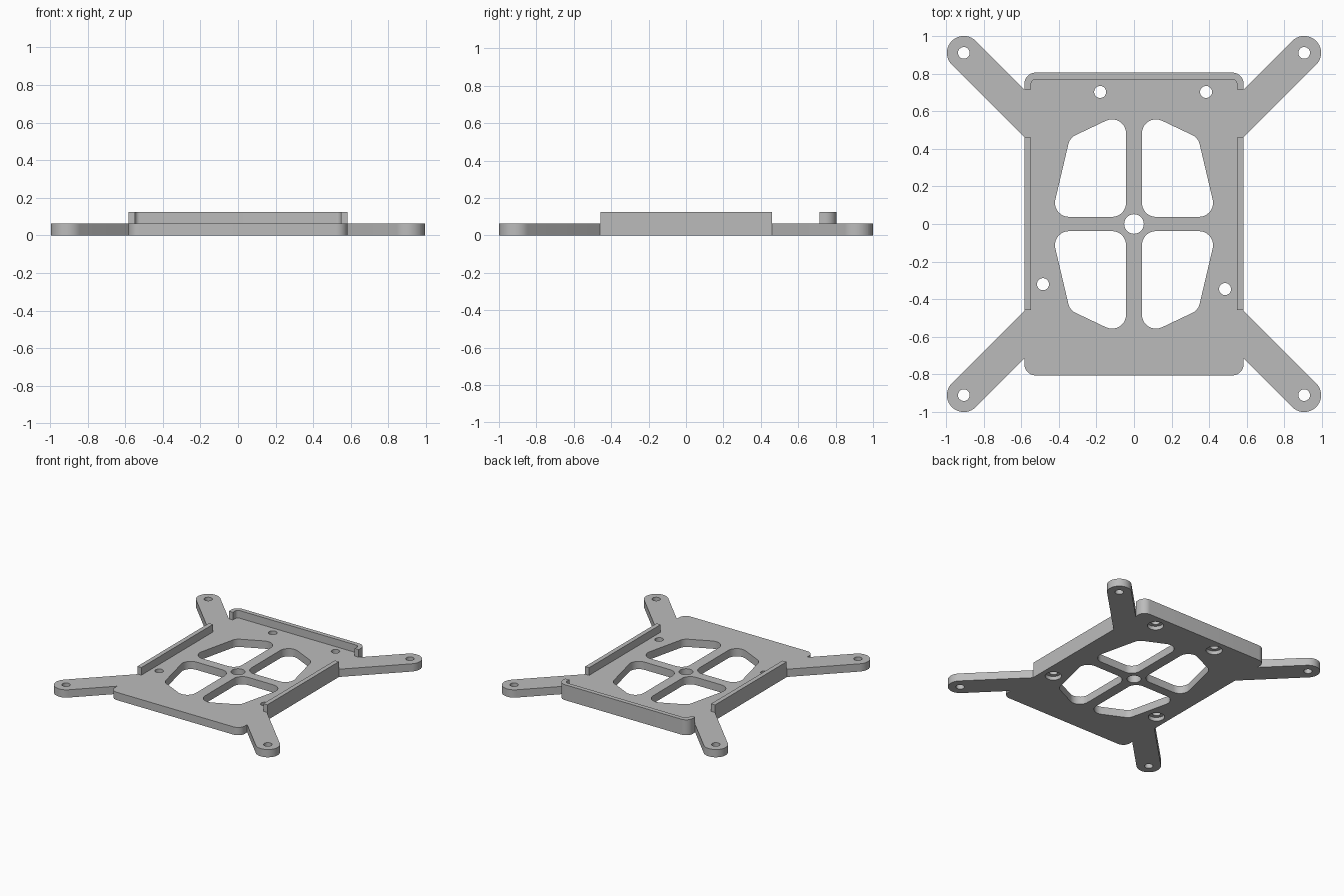
import bpy
import bmesh
import math
from mathutils import Vector

if "Cube" in bpy.data.objects:
    bpy.data.objects.remove(bpy.data.objects["Cube"], do_unlink=True)

PLATE = 0.063      # plate thickness
TOP = 0.125        # top of the rims
W, D = 0.583, 0.805  # half width and half depth of the plate
RIM = 0.036        # rim thickness
ARM = (0.905, 0.91)  # arm end centre

grey = bpy.data.materials.new("grey plastic")
grey.use_nodes = True
COLOUR = (0.5, 0.5, 0.5, 1)
grey.diffuse_color = COLOUR
grey.node_tree.nodes["Principled BSDF"].inputs["Base Color"].default_value = COLOUR


def rounded(corners, steps=10):
    """Polygon points from (x, y, radius) corners, each filleted."""
    out = []
    for i, (x, y, r) in enumerate(corners):
        p = Vector((x, y))
        if r == 0:
            out.append(p)
            continue
        a = (Vector(corners[i - 1][:2]) - p).normalized()
        b = (Vector(corners[(i + 1) % len(corners)][:2]) - p).normalized()
        half = a.angle(b) / 2
        centre = p + (a + b).normalized() * (r / math.sin(half))
        start = p + a * (r / math.tan(half)) - centre
        end = p + b * (r / math.tan(half)) - centre
        sweep = start.angle_signed(end)
        for k in range(steps + 1):
            t = -sweep * k / steps
            c, s = math.cos(t), math.sin(t)
            out.append(centre + Vector((start.x * c - start.y * s, start.x * s + start.y * c)))
    return out


def circle(x, y, r, n=32):
    return [Vector((x + r * math.cos(math.tau * i / n), y + r * math.sin(math.tau * i / n)))
            for i in range(n)]


def mirrored(corners, sx, sy):
    pts = [(x * sx, y * sy, r) for x, y, r in corners]
    return pts if sx * sy > 0 else pts[::-1]


def prism(name, outlines, z0, z1):
    """One object made of outlines extruded from z0 to z1."""
    bm = bmesh.new()
    for pts in outlines:
        low = bm.faces.new([bm.verts.new((p.x, p.y, z0)) for p in pts])
        ext = bmesh.ops.extrude_face_region(bm, geom=[low], use_keep_orig=True)
        verts = [v for v in ext["geom"] if isinstance(v, bmesh.types.BMVert)]
        bmesh.ops.translate(bm, verts=verts, vec=(0, 0, z1 - z0))
    bmesh.ops.recalc_face_normals(bm, faces=bm.faces)
    mesh = bpy.data.meshes.new(name)
    bm.to_mesh(mesh)
    bm.free()
    mesh.materials.append(grey)
    ob = bpy.data.objects.new(name, mesh)
    bpy.context.collection.objects.link(ob)
    return ob


def smooth(ob):
    bpy.ops.object.select_all(action="DESELECT")
    ob.select_set(True)
    bpy.context.view_layer.objects.active = ob
    bpy.ops.object.shade_smooth_by_angle(angle=math.radians(30))


QUADRANTS = [(1, 1), (-1, 1), (-1, -1), (1, -1)]

# Base plate with four diagonal arms
ax, ay = ARM
reach = 0.127
quarter = [(W, 0.461, 0), (ax + reach, ay, 0.0898), (ax, ay + reach, 0.0898),
           (W, 0.715, 0), (W, D, 0.06)]
outline = [c for sx, sy in QUADRANTS for c in mirrored(quarter, sx, sy)]
plate = prism("base_plate", [rounded(outline)], 0, PLATE)

# Windows, centre hole and screw holes
window = [(0.042, 0.038, 0.075), (0.44, 0.038, 0.075), (0.341, 0.458, 0.07), (0.042, 0.6, 0.075)]
screws = [(-0.18, 0.702), (0.383, 0.702), (-0.484, -0.32), (0.484, -0.346)]
cuts = [rounded(mirrored(window, sx, sy)) for sx, sy in QUADRANTS]
cuts += [circle(ax * sx, ay * sy, 0.031) for sx, sy in QUADRANTS]
cuts += [circle(x, y, 0.032) for x, y in screws]
cuts.append(circle(0, 0, 0.052))
through = prism("through_cutter", cuts, -0.1, 0.2)

# Counterbores underneath the screw holes
bores = prism("counterbore_cutter", [circle(x, y, 0.06) for x, y in screws], -0.1, 0.03)

for cutter in (through, bores):
    mod = plate.modifiers.new(cutter.name, "BOOLEAN")
    mod.operation = "DIFFERENCE"
    mod.solver = "EXACT"
    mod.object = cutter
    bpy.context.view_layer.objects.active = plate
    bpy.ops.object.modifier_apply(modifier=mod.name)
    bpy.data.objects.remove(cutter, do_unlink=True)
smooth(plate)

# Side rims
for side, s in (("left", 1), ("right", -1)):
    rim = [(W - RIM, -0.457, 0), (W, -0.457, 0), (W, 0.46, 0), (W - RIM, 0.46, 0)]
    smooth(prism(side + "_rim", [rounded(mirrored(rim, s, 1))], PLATE, TOP))

# Back rim with short returns at both ends
half_rim = [(W - RIM, D - RIM, 0.025), (W - RIM, 0.715, 0), (W, 0.715, 0), (W, D, 0.06)]
back = mirrored(half_rim, 1, 1) + mirrored(half_rim, -1, 1)
smooth(prism("back_rim", [rounded(back)], PLATE, TOP))
